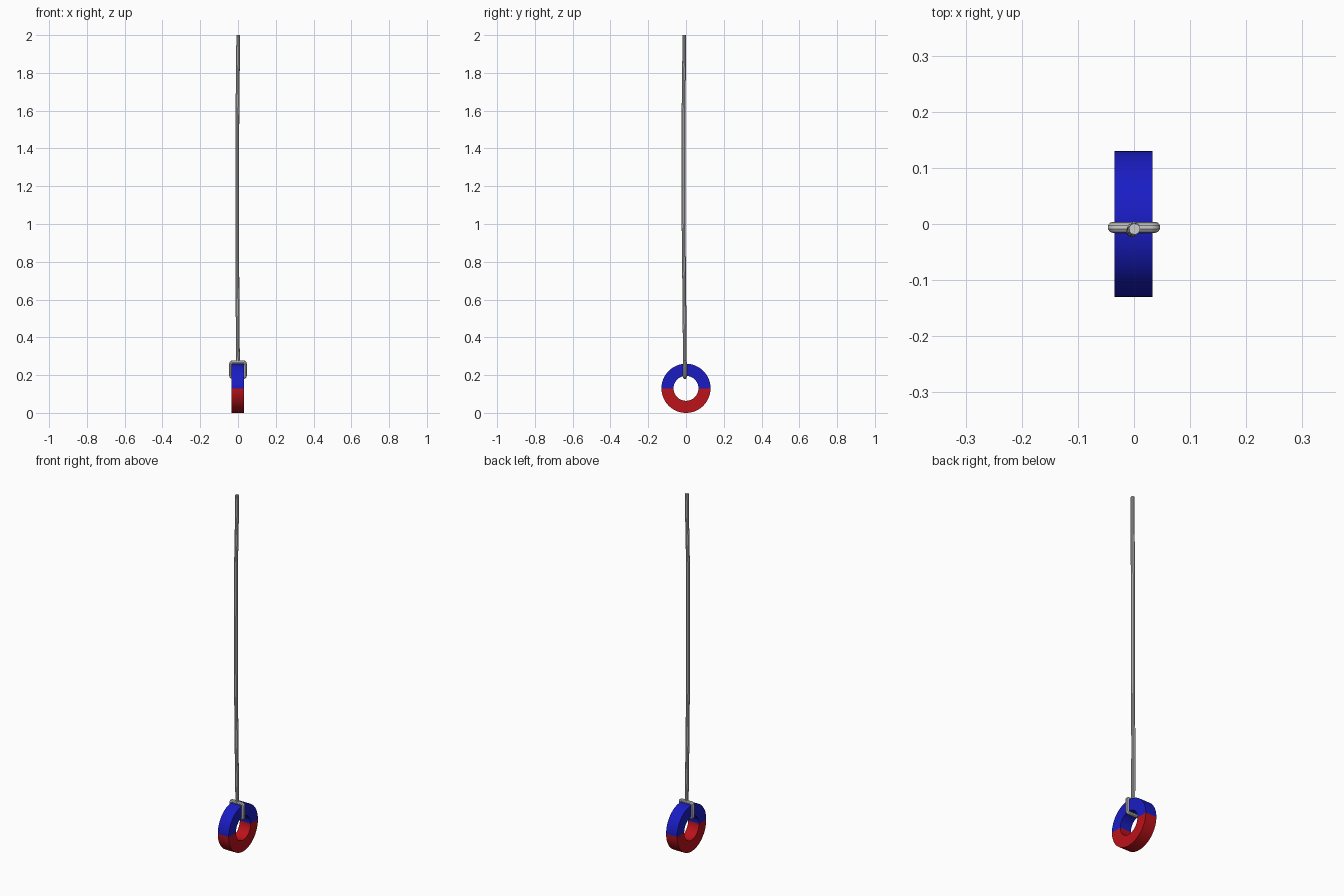
import bpy, bmesh
from math import sin, cos, pi, radians

if "Cube" in bpy.data.objects:
    bpy.data.objects.remove(bpy.data.objects["Cube"])

R_OUT, R_IN, X0, X1 = 0.13, 0.066, -0.035, 0.033
CZ, CY = 0.13, 0.0


def half_ring(name, color, start, segs=32):
    """Half of a square-section ring around the x axis."""
    bm = bmesh.new()
    rows = []
    for i in range(segs + 1):
        a = start + pi * i / segs
        rows.append([bm.verts.new((x, CY + r * cos(a), CZ + r * sin(a)))
                     for x, r in ((X0, R_IN), (X1, R_IN), (X1, R_OUT), (X0, R_OUT))])
    for p, q in zip(rows, rows[1:]):
        for k in range(4):
            n = (k + 1) % 4
            bm.faces.new((p[k], p[n], q[n], q[k]))
    bmesh.ops.recalc_face_normals(bm, faces=bm.faces)
    me = bpy.data.meshes.new(name)
    bm.to_mesh(me)
    bm.free()
    ob = bpy.data.objects.new(name, me)
    bpy.context.collection.objects.link(ob)
    mat = bpy.data.materials.new(name + "_paint")
    mat.diffuse_color = color
    mat.use_nodes = True
    mat.node_tree.nodes["Principled BSDF"].inputs["Base Color"].default_value = mat.diffuse_color
    me.materials.append(mat)
    smooth(ob)


def smooth(ob):
    bpy.ops.object.select_all(action='DESELECT')
    ob.select_set(True)
    bpy.context.view_layer.objects.active = ob
    bpy.ops.object.shade_smooth_by_angle(angle=radians(30))


def tube(name, pts, radius, closed=False):
    """Round wire along a path, converted to a mesh."""
    cu = bpy.data.curves.new(name, 'CURVE')
    cu.dimensions = '3D'
    cu.bevel_depth = radius
    cu.bevel_resolution = 3
    cu.use_fill_caps = True
    sp = cu.splines.new('POLY')
    sp.points.add(len(pts) - 1)
    for p, co in zip(sp.points, pts):
        p.co = (*co, 1)
    sp.use_cyclic_u = closed
    ob = bpy.data.objects.new(name, cu)
    bpy.context.collection.objects.link(ob)
    bpy.ops.object.select_all(action='DESELECT')
    ob.select_set(True)
    bpy.context.view_layer.objects.active = ob
    bpy.ops.object.convert(target='MESH')
    smooth(bpy.context.object)


# two-tone ring
half_ring("ring_upper_half", (0.01, 0.012, 0.55, 1), 0)
half_ring("ring_lower_half", (0.5, 0.006, 0.01, 1), pi)

# rounded rectangular wire link through the ring
WIRE, CORNER = 0.01, 0.008
link = []
for k, (x, z) in enumerate(((0.037, 0.268), (-0.037, 0.268), (-0.037, 0.189), (0.037, 0.189))):
    sx, sz = (-1 if x > 0 else 1), (-1 if z > 0.2 else 1)
    for j in range(5):
        a = pi / 2 * (k + j / 4)
        link.append((x + sx * CORNER + CORNER * cos(a), -0.006,
                     z + sz * CORNER + CORNER * sin(a)))
tube("wire_link", link, WIRE, closed=True)

# slightly wavering cord
cord = [(0.0, -0.006, 0.268), (-0.003, -0.009, 0.62), (-0.004, -0.013, 1.0),
        (-0.004, -0.013, 1.3), (-0.003, -0.013, 1.61), (0.0, -0.01, 1.86),
        (0.001, -0.009, 2.0)]
tube("cord", cord, 0.01)
